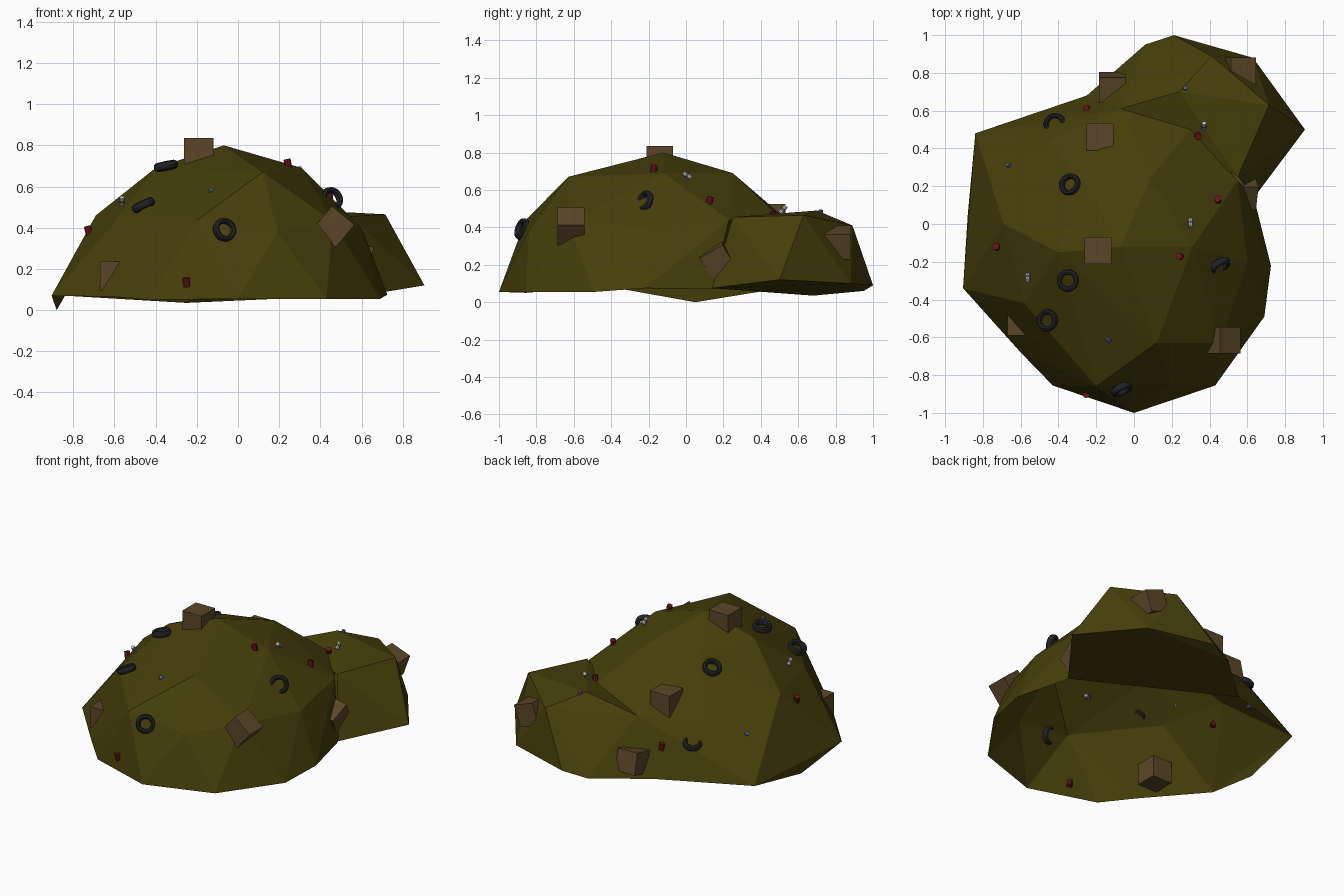
import bpy, bmesh, math, random
from mathutils import Vector, Matrix
from mathutils.bvhtree import BVHTree

if "Cube" in bpy.data.objects:
    bpy.data.objects.remove(bpy.data.objects["Cube"])

random.seed(4)


def material(name, rgb):
    m = bpy.data.materials.new(name)
    m.diffuse_color = (*rgb, 1)
    m.use_nodes = True
    m.node_tree.nodes["Principled BSDF"].inputs["Base Color"].default_value = m.diffuse_color
    return m


OLIVE = material("olive_dirt", (0.06, 0.049, 0.003))
CARD = material("cardboard", (0.105, 0.062, 0.02))
RUBBER = material("rubber", (0.016, 0.017, 0.019))
RED = material("red_tin", (0.15, 0.008, 0.008))
WHITE = material("white_plastic", (0.6, 0.62, 0.62))
BLUE = material("blue_grey", (0.1, 0.13, 0.24))


def finish(bm, name, mats):
    me = bpy.data.meshes.new(name)
    bm.to_mesh(me)
    bm.free()
    for m in mats:
        me.materials.append(m)
    ob = bpy.data.objects.new(name, me)
    bpy.context.collection.objects.link(ob)
    return ob


def mound(name, points, drop):
    """Faceted mound: hull of a few corner points, minus the faces picked by drop."""
    bm = bmesh.new()
    for p in points:
        bm.verts.new(p)
    res = bmesh.ops.convex_hull(bm, input=bm.verts[:])
    loose = {v for v in res["geom_interior"] + res["geom_unused"]
             if isinstance(v, bmesh.types.BMVert)}
    bmesh.ops.delete(bm, geom=list(loose), context="VERTS")
    bmesh.ops.recalc_face_normals(bm, faces=bm.faces[:])
    gone = [f for f in bm.faces if drop(f.calc_center_median(), f.normal)]
    bmesh.ops.delete(bm, geom=gone, context="FACES")
    tree = BVHTree.FromBMesh(bm)
    finish(bm, name, [OLIVE])
    return tree


# Main heap: rim, shoulder, upper ring, peak; open below and where the side heap joins
rim = [(-.84, .48, .07), (-.88, .05, 0), (-.905, -.34, .07), (-.6, -.68, .065),
       (-.43, -.855, .05), (0, -1, .055), (.43, -.855, .055), (.69, -.49, .055),
       (.725, -.22, .075), (.635, .14, .07), (.25, .6, .06), (-.25, .68, .035)]
shoulder = [(-.2, -.86, .435), (.19, -.84, .38), (.46, -.63, .43), (.6, -.2, .4),
            (.55, .23, .44), (.3, .5, .455), (-.07, .61, .38), (-.45, .44, .38),
            (-.69, 0, .46), (-.58, -.42, .45)]
upper = [(.12, -.63, .67), (.05, -.48, .69), (.31, -.12, .69), (.09, .25, .69),
         (-.26, .22, .65), (-.4, -.15, .69)]
main = mound("main_mound", rim + shoulder + upper + [(-.07, -.12, .8)],
             lambda c, n: n.z < -.4 or (.52 * c.x + .855 * c.y > .45 and c.z < .4))

# Side heap bulging out of the back right, open towards the main heap
side = mound("side_mound", [
    (-.25, .68, .035), (.06, .95, .06), (.21, 1.0, .09), (.63, .88, .1),
    (.905, .5, .12), (.635, .14, .075), (-.07, .61, .38), (.24, .70, .49),
    (.41, .89, .41), (.715, .63, .465), (.55, .25, .455)],
    lambda c, n: n.x * .52 + n.y * .855 < -.6)


def surface(x, y):
    """Highest point and normal of the heap at x, y."""
    hits = [t.ray_cast(Vector((x, y, 3)), Vector((0, 0, -1))) for t in (main, side)]
    hits = [h for h in hits if h[0] is not None]
    best = max(hits, key=lambda h: h[0].z) if hits else (Vector((x, y, .1)), Vector((0, 0, 1)))
    return best[0], best[1]


def aim(axis):
    return Vector(axis).to_track_quat("Z", "Y")


# Tyres: fat rings, partly sunk into the heap
tyres = [((-.42, .53, .26), (-.2, .2, .95)), ((-.34, .21, .62), (-.4, .3, .85)),
         ((-.35, -.30, .70), (-.2, .05, .95)), ((-.46, -.51, .51), (-.42, .05, .9)),
         ((-.065, -.875, .39), (.45, -.85, .3)), ((.455, -.22, .54), (.5, -.75, .35))]
for i, (loc, axis) in enumerate(tyres):
    bpy.ops.mesh.primitive_torus_add(major_segments=20, minor_segments=8,
                                     major_radius=.046, minor_radius=.014)
    ob = bpy.context.object
    ob.name = f"tyre_{i + 1}"
    ob.location = loc
    ob.scale.z = 1.5
    ob.rotation_mode = "QUATERNION"
    ob.rotation_quaternion = aim(axis)
    ob.data.materials.append(RUBBER)
    bpy.ops.object.shade_smooth_by_angle()

# Cardboard boxes: location and tilt in degrees
boxes = [((-.19, -.14, .765), (0, 0, 0)), ((-.18, .46, .455), (0, 0, 0)),
         ((-.115, .72, .14), (12, 0, 0)), ((.555, .81, .32), (0, 20, 0)),
         ((.57, .17, .225), (30, 12, 0)), ((.465, -.615, .405), (0, 40, 0)),
         ((-.6, -.52, .165), (0, 0, 0))]
for i, (loc, rot) in enumerate(boxes):
    bm = bmesh.new()
    bmesh.ops.create_cube(bm, size=.142)
    ob = finish(bm, f"box_{i + 1}", [CARD])
    ob.location = loc
    ob.rotation_euler = [math.radians(a) for a in rot]


def cylinder(bm, r1, r2, z0, z1, index, sides=10):
    res = bmesh.ops.create_cone(bm, cap_ends=True, segments=sides, radius1=r1, radius2=r2,
                                depth=z1 - z0, matrix=Matrix.Translation((0, 0, (z0 + z1) / 2)))
    for f in {f for v in res["verts"] for f in v.link_faces}:
        f.material_index = index


# Red tins
tins = [(-.72, -.12), (.24, -.17), (.44, .125), (.34, .47), (-.25, -.9), (-.25, .61)]
for i, (x, y) in enumerate(tins):
    p, n = surface(x, y)
    bm = bmesh.new()
    cylinder(bm, .018, .018, -.022, .022, 0)
    ob = finish(bm, f"tin_{i + 1}", [RED])
    ob.location = p + n * (.008 if i < 4 else 0)
    ob.rotation_euler = (random.uniform(-.3, .3), random.uniform(-.3, .3), 0)

# Small bottles with a blue band: white ones lie on top, blue ones are half buried
bottles = [((-.55, -.28), (0, -.6, .7)), ((.29, 0), (0, -.8, .5)), ((.37, .52), (0, .6, .7)),
           ((.27, .72), (.1, .2, 1)), ((-.66, .31), (-.5, .3, .5)), ((-.14, -.61), (.2, -.5, .6))]
for i, ((x, y), axis) in enumerate(bottles):
    p, n = surface(x, y)
    bm = bmesh.new()
    cylinder(bm, .013, .013, -.024, -.006, 0)
    cylinder(bm, .0135, .0135, -.006, .006, 1)
    cylinder(bm, .013, .011, .006, .024, 0)
    ob = finish(bm, f"bottle_{i + 1}", [WHITE, BLUE] if i < 3 else [BLUE, WHITE])
    ob.location = p + n * (.02 if i < 3 else -.01)
    ob.rotation_mode = "QUATERNION"
    ob.rotation_quaternion = aim(axis)
